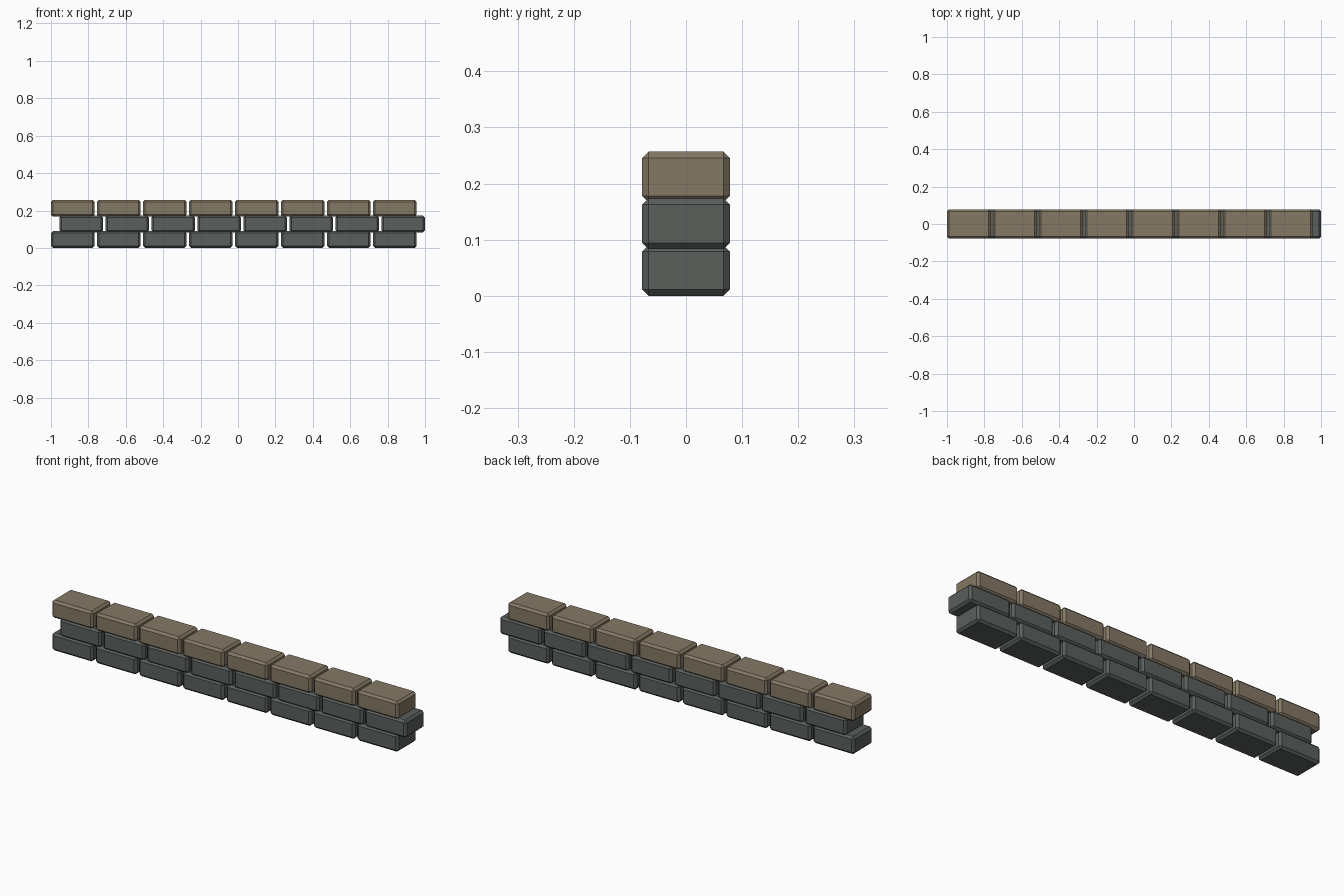
import bpy, bmesh

if "Cube" in bpy.data.objects:
    bpy.data.objects.remove(bpy.data.objects["Cube"])

BRICK = (0.233, 0.156, 0.09)   # length, depth, height
PITCH = 0.246                  # brick spacing along a course
RISE = 0.0835                  # course spacing (courses overlap slightly)
COUNT = 8
CHAMFER = 0.011
SHIFT = 0.0225                 # half the stagger between courses


def material(name, rgb):
    m = bpy.data.materials.new(name)
    m.diffuse_color = (*rgb, 1)
    m.use_nodes = True
    m.node_tree.nodes["Principled BSDF"].inputs["Base Color"].default_value = m.diffuse_color
    return m


# One chamfered brick mesh per material
def brick_mesh(name, mat):
    bm = bmesh.new()
    bmesh.ops.create_cube(bm, size=1)
    bmesh.ops.scale(bm, vec=BRICK, verts=bm.verts)
    bmesh.ops.bevel(bm, geom=bm.edges[:], offset=CHAMFER, segments=1,
                    affect='EDGES', profile=0.5)
    me = bpy.data.meshes.new(name)
    bm.to_mesh(me)
    bm.free()
    me.materials.append(mat)
    return me


grey = brick_mesh("grey_brick", material("grey_stone", (0.10, 0.115, 0.108)))
tan = brick_mesh("tan_brick", material("tan_stone", (0.235, 0.19, 0.13)))

# Staggered courses, tan coping course on top
courses = [("bottom_course", grey, -SHIFT),
           ("middle_course", grey, SHIFT),
           ("top_course", tan, -SHIFT)]
for row, (name, mesh, shift) in enumerate(courses):
    for i in range(COUNT):
        ob = bpy.data.objects.new(f"{name}_brick_{i + 1}", mesh)
        ob.location = ((i - (COUNT - 1) / 2) * PITCH + shift, 0,
                       BRICK[2] / 2 + row * RISE)
        bpy.context.collection.objects.link(ob)
